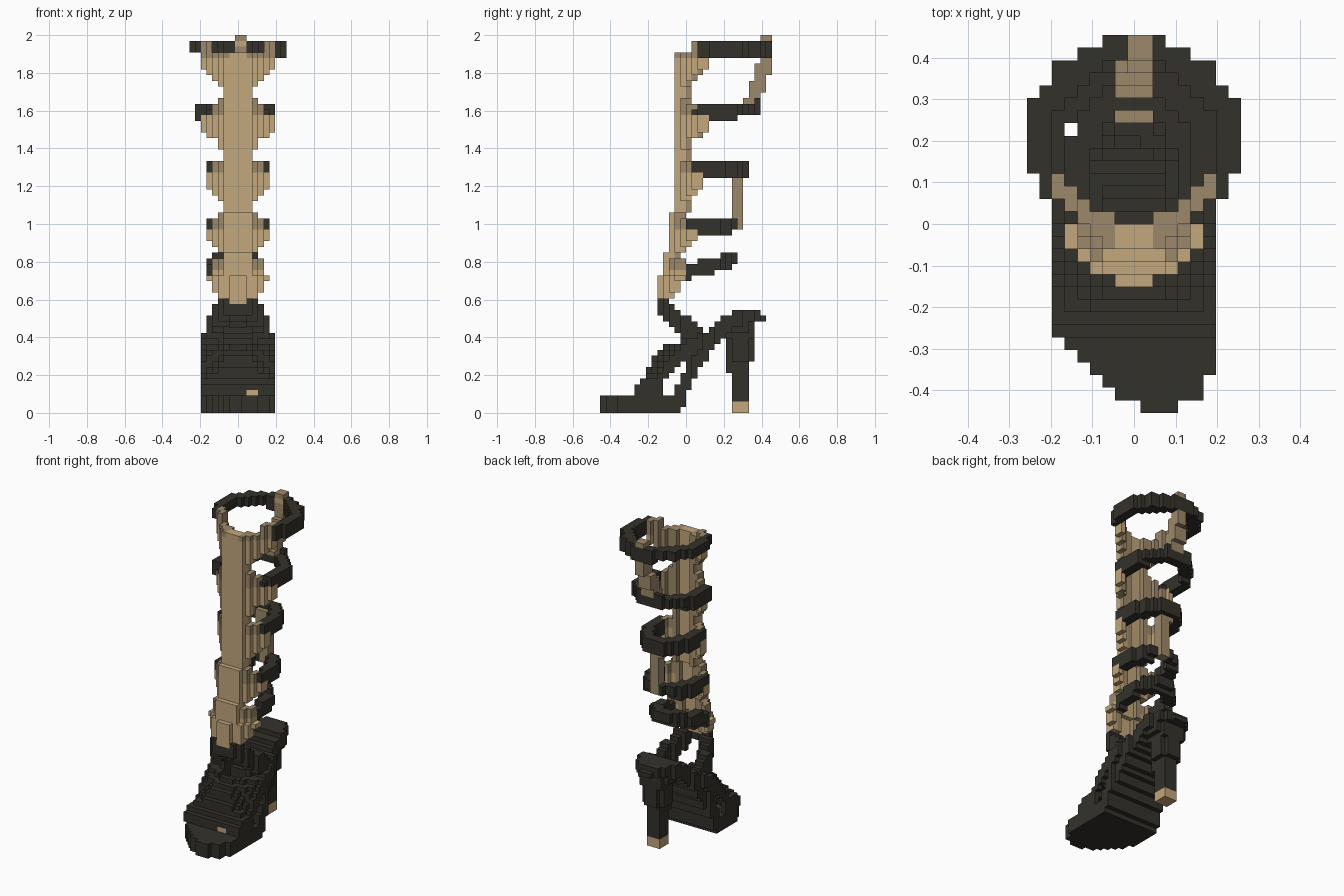
import bpy, bmesh, math

if "Cube" in bpy.data.objects:
    bpy.data.objects.remove(bpy.data.objects["Cube"])

V = 2 / 66                      # block size
NX, NY, NZ = 17, 30, 66         # grid of blocks


def material(name, rgb):
    m = bpy.data.materials.new(name)
    m.use_nodes = True
    m.diffuse_color = (*rgb, 1)
    m.node_tree.nodes["Principled BSDF"].inputs["Base Color"].default_value = (*rgb, 1)
    return m


MATS = [material("charcoal leather", (0.034, 0.031, 0.024)),
        material("light tan leather", (0.54, 0.385, 0.20)),
        material("dull tan leather", (0.34, 0.25, 0.145))]
DARK, TAN, DULL = 0, 1, 2


def lerp(points, t):
    """Piecewise linear curve through (t, value) points."""
    if t <= points[0][0]:
        return points[0][1]
    for (a, u), (b, w) in zip(points, points[1:]):
        if t <= b:
            return u + (w - u) * (t - a) / (b - a)
    return points[-1][1]


# ---- shoe ----
def platform(x, y, z):
    t = max(0, (-0.17 - y) / 0.28)
    if z < 0.09 and y < (-0.03 if z < 0.03 else 0) and t < 1:
        if abs(x - 0.058 * t) < 0.2 * math.sqrt(1 - t * t):
            return DARK


def toe_stud(x, y, z):
    if 0.04 < x < 0.1 and -0.275 < y < -0.24 and 0.09 < z < 0.122:
        return TAN


SOLE_LOW = [(-0.06, 0.03), (0, 0.11), (0.03, 0.16), (0.09, 0.25), (0.15, 0.34), (0.21, 0.41), (0.3, 0.47), (0.4, 0.49)]
SOLE_TOP = [(-0.06, 0.12), (-0.03, 0.17), (0, 0.27), (0.03, 0.35), (0.09, 0.40), (0.15, 0.46), (0.21, 0.515), (0.27, 0.545), (0.4, 0.545)]
SOLE_WIDTH = [(-0.06, 0.2), (0.05, 0.18), (0.2, 0.135), (0.3, 0.12), (0.36, 0.1), (0.41, 0.05)]


def arched_sole(x, y, z):
    top = 0.52 if y > 0.39 else lerp(SOLE_TOP, y)
    if -0.07 < y < 0.42 and lerp(SOLE_LOW, y) < z < top and abs(x) < lerp(SOLE_WIDTH, y):
        return DARK


def heel(x, y, z):
    t = min(1, max(0, (z - 0.1) / 0.4))
    if z > 0.52 or not 0.24 - 0.04 * t < y < 0.33 + 0.045 * t:
        return None
    # rounded stem that flares toward the seat
    corner = abs(y - 0.285) > 0.04
    if abs(x) < (0.03 if corner else 0.05) + 0.06 * t * t:
        return TAN if z < 0.06 else DARK


VAMP_LOW = [(-0.14, 0.09), (-0.13, 0.12), (-0.09, 0.21), (-0.03, 0.26), (0.0, 0.28), (0.08, 0.34)]
VAMP_TOP = [(-0.27, 0.12), (-0.24, 0.17), (-0.21, 0.22), (-0.18, 0.28), (-0.14, 0.345), (-0.06, 0.37), (0.08, 0.43)]


def vamp(x, y, z):
    if not (-0.27 < y < 0.08 and z > 0.09):
        return None
    # arched sheet: high in the middle, low at the sides
    low, high = lerp(VAMP_LOW, y), lerp(VAMP_TOP, y)
    top = high - max(0, high - low - 0.09) * (x / 0.19) ** 2
    outer = 0.2 if z < 0.18 else 0.185
    if max(low, top - 0.1) < z < top and abs(x) < outer and (y < -0.1 or abs(x) > 0.08):
        return DARK


def ankle_strap(x, y, z):
    if -0.155 < y < 0.12 and z < 0.6 and abs(z - 0.563 + 0.87 * (y + 0.13)) < 0.064:
        w = min(0.17, 0.175 * math.sqrt((y + 0.175) / 0.2))
        if abs(x) < w and (abs(x) > w - 0.07 or y < -0.13):
            return DARK


# ---- shin panel with curved wings at every strap ----
SHIN_WIDTH = [(0.575, 0.04), (0.61, 0.08), (0.66, 0.13), (0.72, 0.155), (0.8, 0.14), (0.84, 0.08), (0.87, 0.095),
              (0.93, 0.17), (1.02, 0.16), (1.06, 0.08), (1.12, 0.085), (1.2, 0.165), (1.31, 0.16),
              (1.34, 0.08), (1.42, 0.095), (1.5, 0.195), (1.59, 0.195), (1.66, 0.08), (1.73, 0.085),
              (1.78, 0.16), (1.83, 0.195), (1.97, 0.195)]
WING_TOPS = (0.80, 1.01, 1.31, 1.62)


def shin_panel(x, y, z):
    if not 0.57 < z < 1.97 or abs(x) > lerp(SHIN_WIDTH, z):
        return None
    if z > 1.91 and abs(x) < 0.13:
        return None
    front = -0.152 if z < 0.73 else -0.122 if z < 0.85 else -0.092 if z < 1.06 else -0.062
    depth = y - front - (3.8 if z > 1.4 else 4.3) * x * x
    if 0 < depth < 0.066:
        # the strap grips the outer tip of each wing
        rim = any(abs(z - t) < 0.045 for t in WING_TOPS)
        if rim and abs(x) > 0.13:
            return DARK
        lining = depth > 0.045 and abs(x) > 0.05
        return DULL if lining or (rim and abs(x) > 0.07) or (z > 1.88 and abs(x) > 0.05) else TAN


# ---- calf straps: front y, back y, middle y, half width, base z, x shift, slopes in x and y ----
STRAPS = [(0.06, 0.455, 0.20, 0.26, 1.885, 0.0, -0.05, 0.015),
          (0.06, 0.395, 0.14, 0.222, 1.540, -0.015, 0.0, 0.10),
          (0.03, 0.335, 0.12, 0.172, 1.245, 0.0, 0.0, 0.03),
          (0.05, 0.300, 0.10, 0.170, 0.945, 0.0, 0.0, 0.05),
          (-0.01, 0.275, 0.08, 0.16, 0.70, -0.015, 0.0, 0.28)]


def calf_strap(p):
    y0, y1, ym, rx, base, shift, sx, sy = p

    def inside(x, y, z):
        low = base + sx * x + sy * (y - y0)
        if y < y0 or not low < z < low + 0.082:
            return None
        u, v, ry, th = x - shift, y - ym, y1 - ym, 0.066
        if (u / rx) ** 2 + (v / ry) ** 2 < 1 < (u / (rx - th)) ** 2 + (v / (ry - th)) ** 2:
            return DARK
    return inside


# ---- back tabs joining pairs of straps ----
def upper_back_tab(x, y, z):
    c = lerp([(1.64, 0.355), (1.85, 0.425)], z)
    if not (-0.05 if z < 1.8 else -0.02) < x < 0.05:
        return None
    if z > 1.97:
        return DULL if y > 0.38 else None
    if z > 1.64 and c - 0.045 < y < min(c + 0.031, 0.425 if z > 1.88 else 1):
        return TAN if z > 1.94 else DULL


def lower_back_tab(x, y, z):
    left = -0.05 if z > 1.22 else -0.02
    if 0.97 < z < 1.31 and left < x < 0.05 and 0.235 < y < 0.305:
        return DULL


PARTS = [("toe_stud", toe_stud), ("upper_back_tab", upper_back_tab), ("lower_back_tab", lower_back_tab),
         ("shin_panel", shin_panel), ("platform_sole", platform), ("arched_sole", arched_sole),
         ("heel", heel), ("vamp", vamp), ("ankle_strap", ankle_strap)]
PARTS += [(f"calf_strap_{n + 1}", calf_strap(p)) for n, p in enumerate(STRAPS)]

# Fill the grid; the first part to claim a block keeps it
owner = {}
cells = {name: {} for name, _ in PARTS}
for i in range(NX):
    for j in range(NY):
        for k in range(NZ):
            point = ((i - 8) * V, (j - 14.5) * V, (k + 0.5) * V)
            for name, inside in PARTS:
                mat = inside(*point)
                if mat is not None:
                    owner[i, j, k] = name
                    cells[name][i, j, k] = mat
                    break


def build(name, blocks):
    """Mesh the outer faces of a part's blocks."""
    bm = bmesh.new()
    verts = {}

    def vert(g):
        if g not in verts:
            verts[g] = bm.verts.new(((g[0] - 8.5) * V, (g[1] - 15) * V, g[2] * V))
        return verts[g]

    for cell, mat in blocks.items():
        for a in range(3):
            b, c = (a + 1) % 3, (a + 2) % 3
            for s in (0, 1):
                near = list(cell)
                near[a] += 2 * s - 1
                if tuple(near) in owner:
                    continue
                ring = []
                for db, dc in ((0, 0), (1, 0), (1, 1), (0, 1)):
                    g = list(cell)
                    g[a] += s
                    g[b] += db
                    g[c] += dc
                    ring.append(vert(tuple(g)))
                face = bm.faces.new(ring if s else ring[::-1])
                face.material_index = mat
    mesh = bpy.data.meshes.new(name)
    bm.to_mesh(mesh)
    bm.free()
    for m in MATS:
        mesh.materials.append(m)
    bpy.context.collection.objects.link(bpy.data.objects.new(name, mesh))


for name, blocks in cells.items():
    if blocks:
        build(name, blocks)
